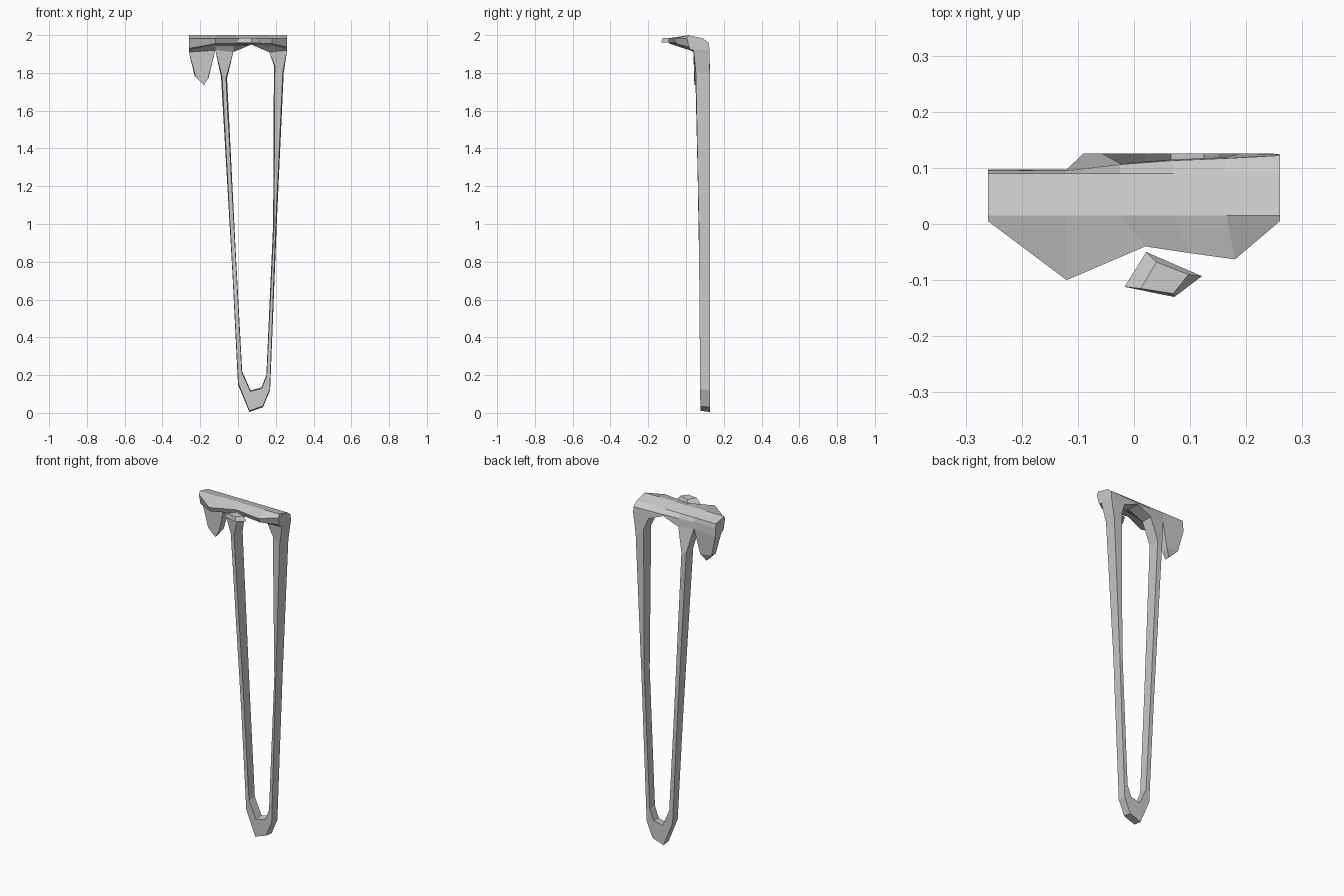
import bpy, bmesh

if "Cube" in bpy.data.objects:
    bpy.data.objects.remove(bpy.data.objects["Cube"])

def finish(bm, name):
    bmesh.ops.recalc_face_normals(bm, faces=bm.faces)
    me = bpy.data.meshes.new(name)
    bm.to_mesh(me)
    bm.free()
    ob = bpy.data.objects.new(name, me)
    bpy.context.collection.objects.link(ob)
    return ob

def bridge(bm, a, b, skip=()):
    n = len(a)
    for i in range(n):
        if i not in skip:
            bm.faces.new((a[i], a[(i + 1) % n], b[(i + 1) % n], b[i]))

def front_y(z):
    # front surface of the hanging strands leans back as it falls
    pts = [(0, .076), (.9, .069), (1.6, .06), (1.8, .052), (1.95, .038)]
    for (z0, y0), (z1, y1) in zip(pts, pts[1:]):
        if z <= z1:
            return y0 + (y1 - y0) * (z - z0) / (z1 - z0)
    return .038

bm = bmesh.new()

# ledge: cross-sections along x -> (x, lip x, lip y, back y, bottom z, lip bottom z)
stations = [(-.26, -.26, .005, .097, 1.91, 1.93),
            (-.12, -.12, -.10, .097, 1.92, 1.955),
            (-.025, .02, -.04, .108, 1.91, 1.955),
            (.07, .10, -.052, .115, 1.95, 1.955),
            (.165, .18, -.063, .119, 1.91, 1.955),
            (.26, .26, .005, .124, 1.92, 1.935)]
rings = []
for x, lx, ly, by, bz, lz in stations:
    sec = [(lx, ly, 1.982), (x, .015, 2.0), (x, .09, 1.982), (x, by - .002, 1.958),
           (x, by, bz), (x, .04, bz), (x, .02, max(lz - .01, bz)), (lx, ly + .012, lz)]
    rings.append([bm.verts.new(p) for p in sec])
for i in range(5):
    open_bottom = i in (0, 1, 4)          # where a strand hangs down
    bridge(bm, rings[i], rings[i + 1], skip=(4,) if open_bottom else ())
bm.faces.new(rings[0])
bm.faces.new(rings[-1])

# hanging loop: (outer x, z, inner x, z) from the left top round to the right top
loop = [(-.09, 1.78, -.058, 1.77), (-.03, .75, -.012, .85), (0, .15, .022, .22),
        (.06, .005, .066, .12), (.132, .03, .125, .135), (.17, .12, .15, .2),
        (.205, 1.0, .186, 1.0), (.242, 1.8, .19, 1.84)]

def top_section(outer, inner):
    return [rings[outer][4], rings[outer][5], rings[inner][5], rings[inner][4]]

prev = top_section(1, 2)
for ox, oz, ix, iz in loop:
    dx, dz = ix - ox, iz - oz
    k = min(.25, .006 / (dx * dx + dz * dz) ** .5)   # front face is narrower
    sec = [bm.verts.new(p) for p in (
        (ox, .126, oz),
        (ox + dx * k, front_y(oz), oz + dz * k),
        (ix - dx * k, front_y(iz), iz - dz * k),
        (ix, .126, iz))]
    bridge(bm, prev, sec)
    prev = sec
bridge(bm, prev, top_section(5, 4))

# short drip on the left
top = top_section(0, 1)
low = [bm.verts.new(p) for p in ((-.23, .088, 1.785), (-.225, .042, 1.78),
                                 (-.158, .045, 1.77), (-.155, .088, 1.775))]
tip = [bm.verts.new(p) for p in ((-.183, .07, 1.737), (-.18, .045, 1.735))]
bridge(bm, top, low)
bm.faces.new((low[0], low[1], tip[1], tip[0]))
bm.faces.new((low[2], low[3], tip[0], tip[1]))
bm.faces.new((low[1], low[2], tip[1]))
bm.faces.new((low[3], low[0], tip[0]))
finish(bm, "dripping_ledge")

# separate flat droplet in front of the ledge
bm = bmesh.new()
base = [(-.017, -.112), (.022, -.05), (.121, -.093), (.072, -.13)]
cap = [(.012, -.115), (.04, -.068), (.097, -.09), (.07, -.124)]
b = [bm.verts.new((x, y, 1.962)) for x, y in base]
t = [bm.verts.new((x, y, 1.986)) for x, y in cap]
bridge(bm, b, t)
bm.faces.new(b)
bm.faces.new(t)
finish(bm, "droplet")
